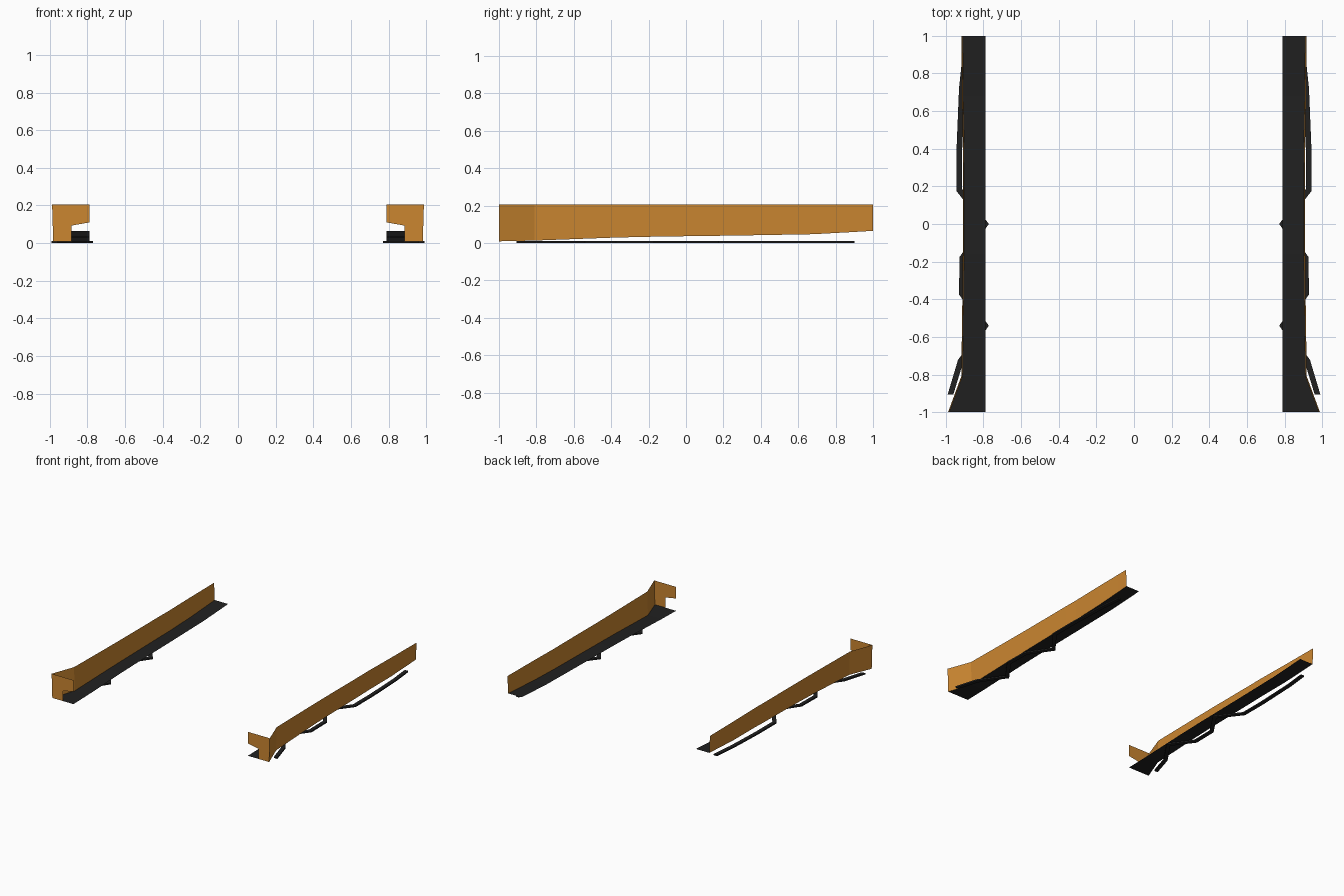
import bpy
from mathutils import Vector

if "Cube" in bpy.data.objects:
    bpy.data.objects.remove(bpy.data.objects["Cube"])


def material(name, rgb):
    m = bpy.data.materials.new(name)
    m.diffuse_color = (*rgb, 1)
    m.use_nodes = True
    m.node_tree.nodes["Principled BSDF"].inputs["Base Color"].default_value = m.diffuse_color
    return m


orange = material("orange", (0.60, 0.24, 0.03))
black = material("black", (0.015, 0.015, 0.015))


def build(name, verts, faces, mat):
    """Make the right-hand part and mirror it to the left."""
    me = bpy.data.meshes.new(name)
    me.from_pydata(verts, [], faces)
    me.materials.append(mat)
    ob = bpy.data.objects.new(name, me)
    bpy.context.collection.objects.link(ob)
    ob.modifiers.new("mirror", 'MIRROR')
    return ob


def strip(name, a, b, mat):
    """Quad strip between two rows of points."""
    n = len(a)
    return build(name, a + b, [(i, i + 1, n + i + 1, n + i) for i in range(n - 1)], mat)


TOP, INNER = 0.205, 0.79
# stations along the side: y, x of the bottom edge, z of the bottom edge
stations = [(-1, 0.982, 0.009), (-0.81, 0.912, 0.013), (-0.38, 0.906, 0.029),
            (-0.16, 0.904, 0.034), (0.28, 0.904, 0.04), (0.40, 0.903, 0.042),
            (0.68, 0.908, 0.047), (0.90, 0.910, 0.059), (1, 0.911, 0.065)]
low = [(x, y, z) for y, x, z in stations]
high = [(x + 0.006, y, TOP) for y, x, z in stations]
edge = [(INNER, y, z) for y, x, z in stations]

# side wall and rising floor plate
strip("side_wall", low, high, orange)
strip("floor_plate", edge, low, black)

# front end panel with the notch on its inner lower side
panel = [(0.885, 0.009), (0.982, 0.009), (0.988, TOP), (INNER, TOP),
         (INNER, 0.11), (0.885, 0.093)]
build("front_panel", [(x, -1, z) for x, z in panel],
      [(0, 1, 2, 5), (5, 2, 3, 4)], orange)

# zigzag ribbon on the ground under the floor
path = [Vector(p) for p in [(0.975, -0.905), (0.922, -0.73), (0.79, -0.54),
        (0.915, -0.37), (0.912, -0.18), (0.79, 0), (0.928, 0.18),
        (0.928, 0.40), (0.915, 0.72), (0.896, 0.90)]]
HALF, THICK = 0.015, 0.011
left, right = [], []
for i, p in enumerate(path):
    d1 = (p - path[i - 1]).normalized() if i else None
    d2 = (path[i + 1] - p).normalized() if i < len(path) - 1 else None
    if d1 and d2:
        n1, n2 = Vector((d1.y, -d1.x)), Vector((d2.y, -d2.x))
        m = (n1 + n2).normalized()
        off = m * (HALF / m.dot(n1))
    else:
        off = Vector((HALF, 0))
    left.append((*(p - off), 0))
    right.append((*(p + off), 0))
ribbon = strip("ground_ribbon", right, left, black)
solid = ribbon.modifiers.new("thickness", 'SOLIDIFY')
solid.thickness = THICK
solid.offset = 1
# keep the ribbon standing on z = 0 whichever way its faces point
if ribbon.data.polygons[0].normal.z < 0:
    solid.offset = -1
